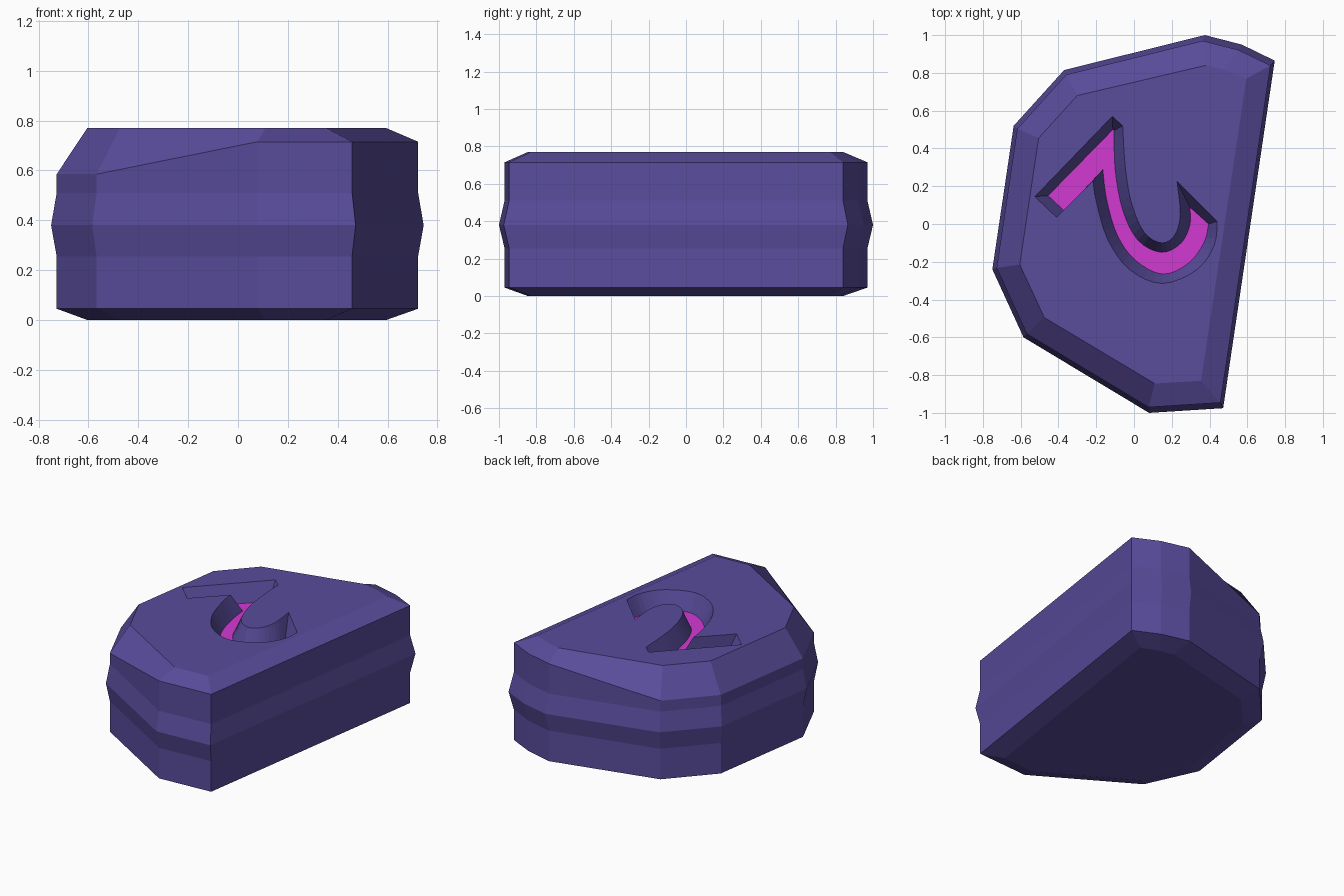
import bpy, bmesh
from mathutils import Vector

if "Cube" in bpy.data.objects:
    bpy.data.objects.remove(bpy.data.objects["Cube"])

TOP, FLOOR = 0.77, 0.65


def material(name, color):
    m = bpy.data.materials.new(name)
    m.diffuse_color = (*color, 1)
    m.use_nodes = True
    m.node_tree.nodes["Principled BSDF"].inputs["Base Color"].default_value = m.diffuse_color
    return m


purple = material("purple_stone", (0.10, 0.072, 0.33))
pink = material("glowing_pink", (0.65, 0.04, 0.65))

# widest outline of the stone, and the inset outline of its top and bottom
outline = [(0.375, 1.0), (0.57, 0.95), (0.745, 0.865), (0.472, -0.975), (0.08, -1.0),
           (-0.585, -0.6), (-0.75, -0.24), (-0.637, 0.52), (-0.37, 0.815)]
inset = [(0.38, 0.84), (0.48, 0.815), (0.595, 0.77), (0.355, -0.83), (0.11, -0.845),
         (-0.475, -0.495), (-0.605, -0.215), (-0.505, 0.455), (-0.3, 0.68)]
# shoulder height: the left corners are chipped lower
shoulder = [0.715] * 5 + [0.585] * 4

# groove as smooth runs between sharp corners: rim x, y, floor x, y
runs = [
    [(-0.525, 0.145, -0.455, 0.15)],
    [(-0.115, 0.57, -0.112, 0.50)],
    [(-0.06, 0.52, -0.105, 0.495), (-0.045, 0.29, -0.1, 0.29), (-0.01, 0.1, -0.06, 0.075),
     (0.055, -0.045, 0.02, -0.085), (0.145, -0.1, 0.145, -0.15), (0.215, -0.06, 0.25, -0.1),
     (0.245, 0.05, 0.297, 0.0), (0.228, 0.225, 0.295, 0.09)],
    [(0.44, 0.015, 0.395, 0.0), (0.425, -0.11, 0.37, -0.1), (0.335, -0.24, 0.285, -0.21),
     (0.15, -0.315, 0.15, -0.265), (-0.025, -0.24, 0.005, -0.19), (-0.14, -0.08, -0.09, -0.055),
     (-0.2, 0.12, -0.145, 0.13), (-0.217, 0.23, -0.165, 0.288)],
    [(-0.41, 0.035, -0.37, 0.07)],
]


def smooth(run, steps=4):
    """Catmull-Rom points through a run."""
    p = [Vector(q) for q in run]
    out = []
    for i in range(len(p) - 1):
        a, b, c, d = p[max(i - 1, 0)], p[i], p[i + 1], p[min(i + 2, len(p) - 1)]
        for s in range(steps):
            t = s / steps
            out.append(0.5 * (2 * b + (c - a) * t + (2 * a - 5 * b + 4 * c - d) * t * t
                              + (3 * b - a - 3 * c + d) * t ** 3))
    return out + [p[-1]]


bm = bmesh.new()


def loop(points):
    return [bm.verts.new(p) for p in points]


def bridge(a, b):
    n = len(a)
    for i in range(n):
        j = (i + 1) % n
        bm.faces.new((a[i], a[j], b[j], b[i]))


def loop_edges(vs):
    return [bm.edges.get((vs[i - 1], vs[i])) for i in range(len(vs))]


def fill(edges):
    res = bmesh.ops.triangle_fill(bm, use_beauty=True, edges=edges, normal=(0, 0, 1))
    return [g for g in res["geom"] if isinstance(g, bmesh.types.BMFace)]


def body_ring(z, s):
    return loop([(x * s, y * s, z) for x, y in outline])


# stone body: stacked rings with a raised ridge round the middle
upper = loop([(x * 0.97, y * 0.97, z) for (x, y), z in zip(outline, shoulder)])
cap = loop([(x, y, TOP) for x, y in inset])
rings = [loop([(x, y, 0) for x, y in inset]), body_ring(0.045, 0.97), body_ring(0.255, 0.97),
         body_ring(0.38, 1.0), body_ring(0.51, 0.97), upper, cap]
for a, b in zip(rings, rings[1:]):
    bridge(a, b)
bm.faces.new(rings[0][::-1])

# carved groove with sloping walls and a pink floor
path = [q for run in runs for q in smooth(run)]
rim = loop([(q[0], q[1], TOP) for q in path])
floor = loop([(q[2], q[3], FLOOR) for q in path])
bridge(rim, floor)
fill(loop_edges(cap) + loop_edges(rim))
for f in fill(loop_edges(floor)):
    f.material_index = 1

bmesh.ops.recalc_face_normals(bm, faces=bm.faces[:])
mesh = bpy.data.meshes.new("carved_stone")
bm.to_mesh(mesh)
bm.free()
mesh.materials.append(purple)
mesh.materials.append(pink)
bpy.context.collection.objects.link(bpy.data.objects.new("carved_stone", mesh))
